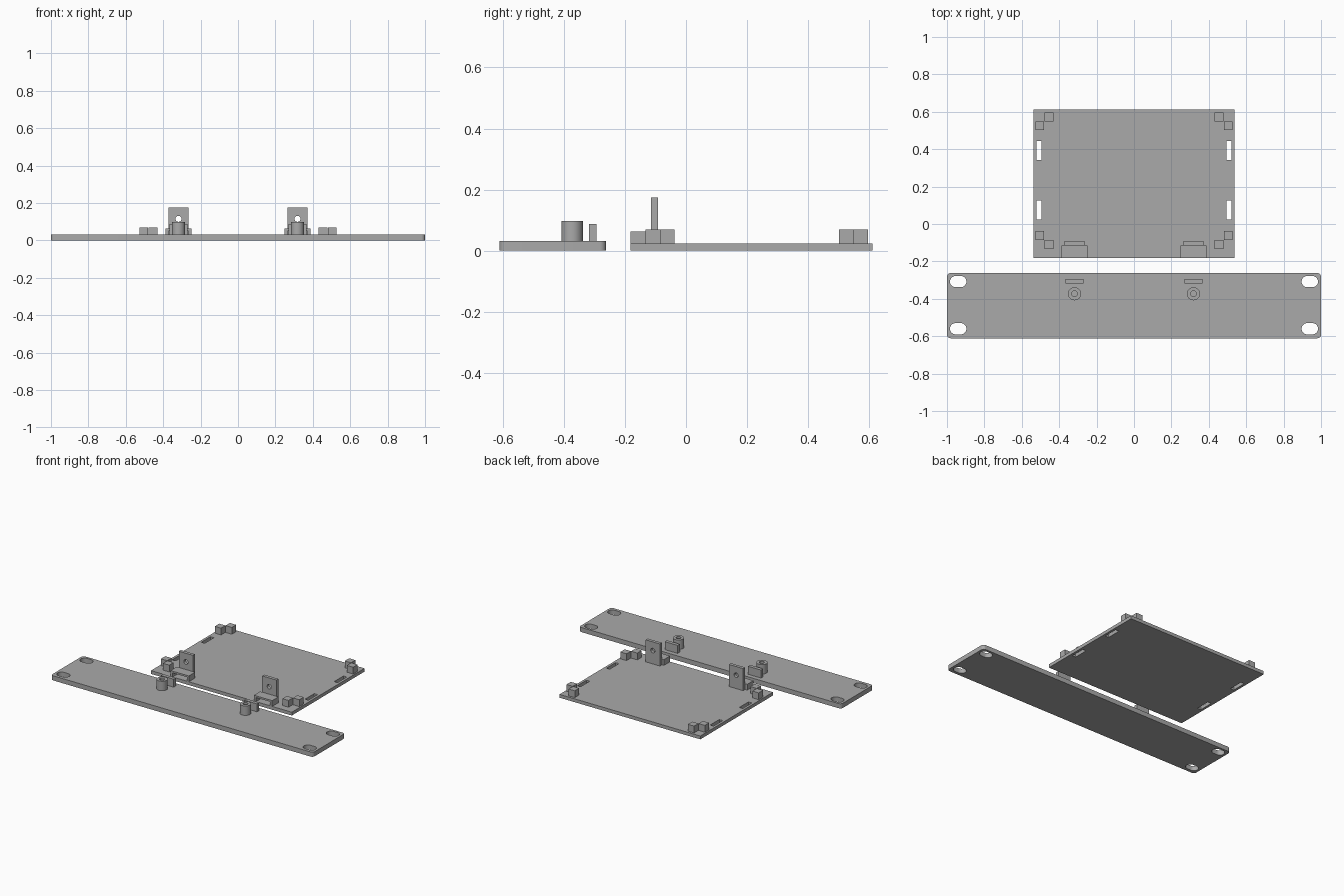
import bpy
import math

if "Cube" in bpy.data.objects:
    bpy.data.objects.remove(bpy.data.objects["Cube"])

grey = bpy.data.materials.new("plain grey")
grey.diffuse_color = (0.40, 0.40, 0.40, 1)
grey.use_nodes = True
grey.node_tree.nodes["Principled BSDF"].inputs["Base Color"].default_value = grey.diffuse_color


def rect(x0, x1, y0, y1):
    return [(x0, y0), (x1, y0), (x1, y1), (x0, y1)]


def rounded(x0, x1, y0, y1, r, steps=8):
    """Rectangle with round corners; full radius gives a circle or obround."""
    corners = [(x1 - r, y1 - r), (x0 + r, y1 - r), (x0 + r, y0 + r), (x1 - r, y0 + r)]
    pts = []
    for q, (cx, cy) in enumerate(corners):
        for i in range(steps + 1):
            a = (q + i / steps) * math.pi / 2
            p = (cx + r * math.cos(a), cy + r * math.sin(a))
            if not pts or math.dist(p, pts[-1]) > 1e-5:
                pts.append(p)
    if math.dist(pts[0], pts[-1]) < 1e-5:
        pts.pop()
    return pts


def circle(cx, cy, r):
    return rounded(cx - r, cx + r, cy - r, cy + r, r)


def extrude(name, loops, lo, hi, upright=False):
    """Extrude an outline with holes along z, or along y when upright."""
    cu = bpy.data.curves.new(name, 'CURVE')
    cu.dimensions = '2D'
    cu.fill_mode = 'BOTH'
    cu.extrude = (hi - lo) / 2
    for loop in loops:
        sp = cu.splines.new('POLY')
        sp.points.add(len(loop) - 1)
        for p, (x, y) in zip(sp.points, loop):
            p.co = (x, y, 0, 1)
        sp.use_cyclic_u = True
    cu.materials.append(grey)
    ob = bpy.data.objects.new(name, cu)
    bpy.context.collection.objects.link(ob)
    mid = (lo + hi) / 2
    if upright:
        ob.rotation_euler.x = math.pi / 2
        ob.location.y = mid
    else:
        ob.location.z = mid
    bpy.ops.object.select_all(action='DESELECT')
    ob.select_set(True)
    bpy.context.view_layer.objects.active = ob
    bpy.ops.object.convert(target='MESH')
    bpy.ops.object.shade_smooth_by_angle(angle=math.radians(30))
    return bpy.context.object


PANEL_TOP, TRAY_TOP = 0.032, 0.023

# Front panel with four obround mounting holes
loops = [rounded(-1, 1, -0.611, -0.262, 0.02)]
for cx in (-0.94, 0.94):
    for cy in (-0.56, -0.308):
        loops.append(rounded(cx - 0.044, cx + 0.044, cy - 0.03, cy + 0.03, 0.03))
extrude("front_panel", loops, 0, PANEL_TOP)

# Tray with four tie slots
loops = [rect(-0.537, 0.537, -0.181, 0.611)]
for cx in (-0.507, 0.507):
    for cy in (0.075, 0.393):
        loops.append(rect(cx - 0.013, cx + 0.013, cy - 0.05, cy + 0.05))
extrude("tray", loops, 0, TRAY_TOP)

for side, s in (("left", -1), ("right", 1)):
    # Corner blocks, stepped in pairs around each tray corner
    for end, y_out, y_in in (("front", -0.109, -0.062), ("back", 0.572, 0.525)):
        for kind, cx, cy in (("inner", 0.455, y_out), ("outer", 0.504, y_in)):
            x = s * cx
            extrude(f"{side}_{end}_{kind}_block",
                    [rect(x - 0.0237, x + 0.0237, cy - 0.0237, cy + 0.0237)],
                    TRAY_TOP, 0.07)

    c = s * 0.318
    # Bracket socket, open at the front, and the drilled plate behind it
    socket = [(c - 0.07, TRAY_TOP), (c - 0.054, TRAY_TOP), (c - 0.054, 0.051),
              (c + 0.054, 0.051), (c + 0.054, TRAY_TOP), (c + 0.07, TRAY_TOP),
              (c + 0.07, 0.063), (c - 0.07, 0.063)]
    extrude(f"{side}_bracket_socket", [socket], -0.181, -0.114, True)
    extrude(f"{side}_bracket_plate",
            [rect(c - 0.054, c + 0.054, TRAY_TOP, 0.175), circle(c, 0.115, 0.016)],
            -0.114, -0.092, True)

    # Screw boss and locating tab on the panel
    extrude(f"{side}_screw_boss",
            [circle(c, -0.373, 0.035), circle(c, -0.373, 0.016)], PANEL_TOP, 0.097)
    extrude(f"{side}_tab", [rect(c - 0.049, c + 0.049, -0.317, -0.293)],
            PANEL_TOP, 0.087)
